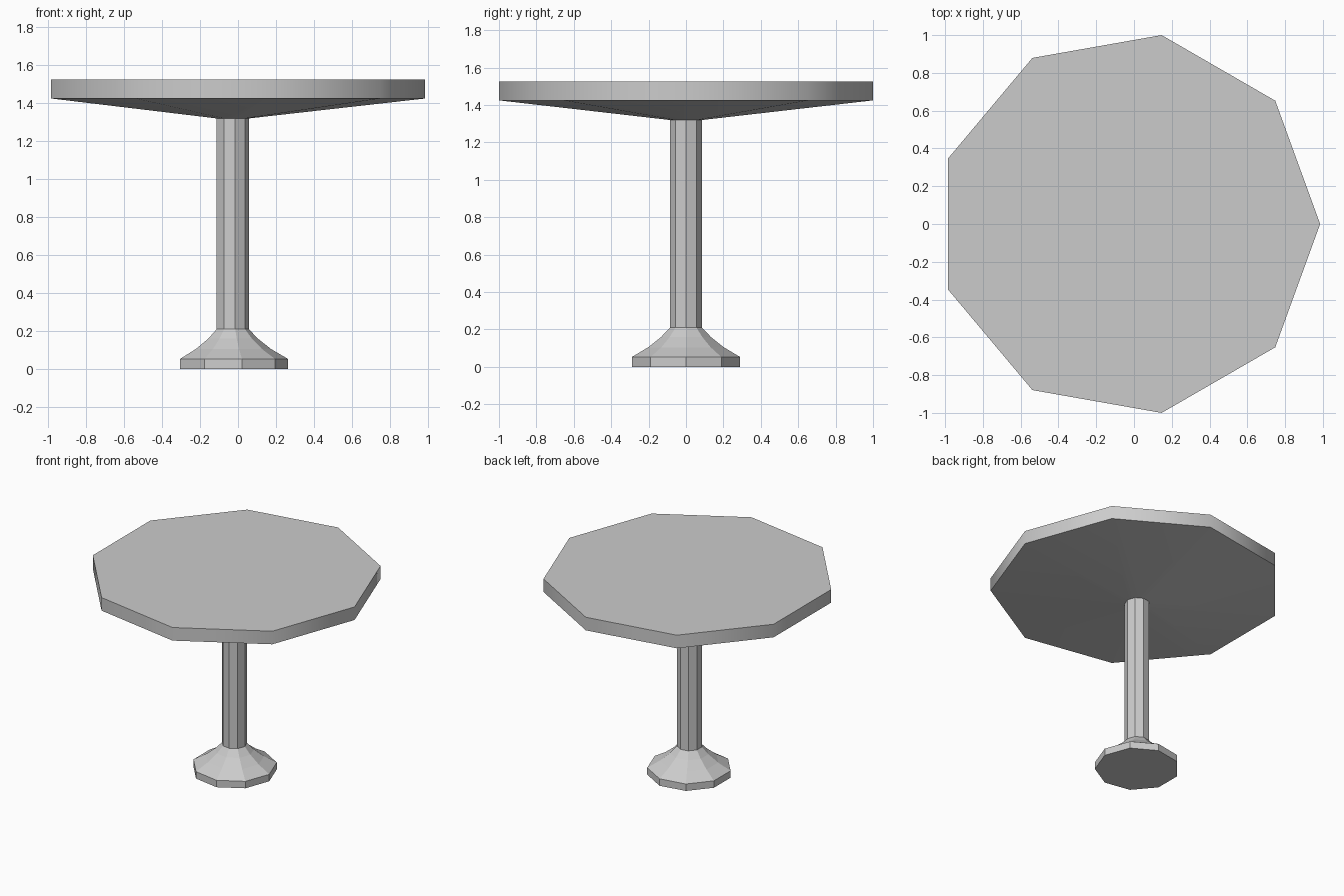
import bpy, bmesh, math

if "Cube" in bpy.data.objects:
    bpy.data.objects.remove(bpy.data.objects["Cube"])

SIDES = 9
AXIS_X = -0.03  # the nonagon's axis sits slightly left of the bounding box centre


def lathe(name, profile, cap_bottom=False, cap_top=False):
    """Sweep (radius, z) points round the axis into a nine-sided part."""
    bm = bmesh.new()
    rings = []
    for r, z in profile:
        rings.append([bm.verts.new((AXIS_X + r * math.cos(math.tau * i / SIDES),
                                    r * math.sin(math.tau * i / SIDES), z))
                      for i in range(SIDES)])
    for lo, hi in zip(rings, rings[1:]):
        for i in range(SIDES):
            j = (i + 1) % SIDES
            bm.faces.new((lo[i], lo[j], hi[j], hi[i]))
    if cap_bottom:
        bm.faces.new(rings[0][::-1])
    if cap_top:
        bm.faces.new(rings[-1])
    mesh = bpy.data.meshes.new(name)
    bm.to_mesh(mesh)
    bm.free()
    obj = bpy.data.objects.new(name, mesh)
    bpy.context.collection.objects.link(obj)
    return obj


# Flared foot
lathe("base", [(0.294, 0), (0.294, 0.053), (0.205, 0.105), (0.135, 0.16), (0.0875, 0.21)],
      cap_bottom=True)

# Central column
lathe("pole", [(0.0875, 0.21), (0.0875, 1.32)])

# Tabletop with a shallow conical underside and a softly shaded rim
top = lathe("tabletop", [(0.0875, 1.32), (1.0154, 1.425), (1.0154, 1.525)], cap_top=True)
bpy.context.view_layer.objects.active = top
top.select_set(True)
bpy.ops.object.shade_smooth_by_angle(angle=math.radians(45))
